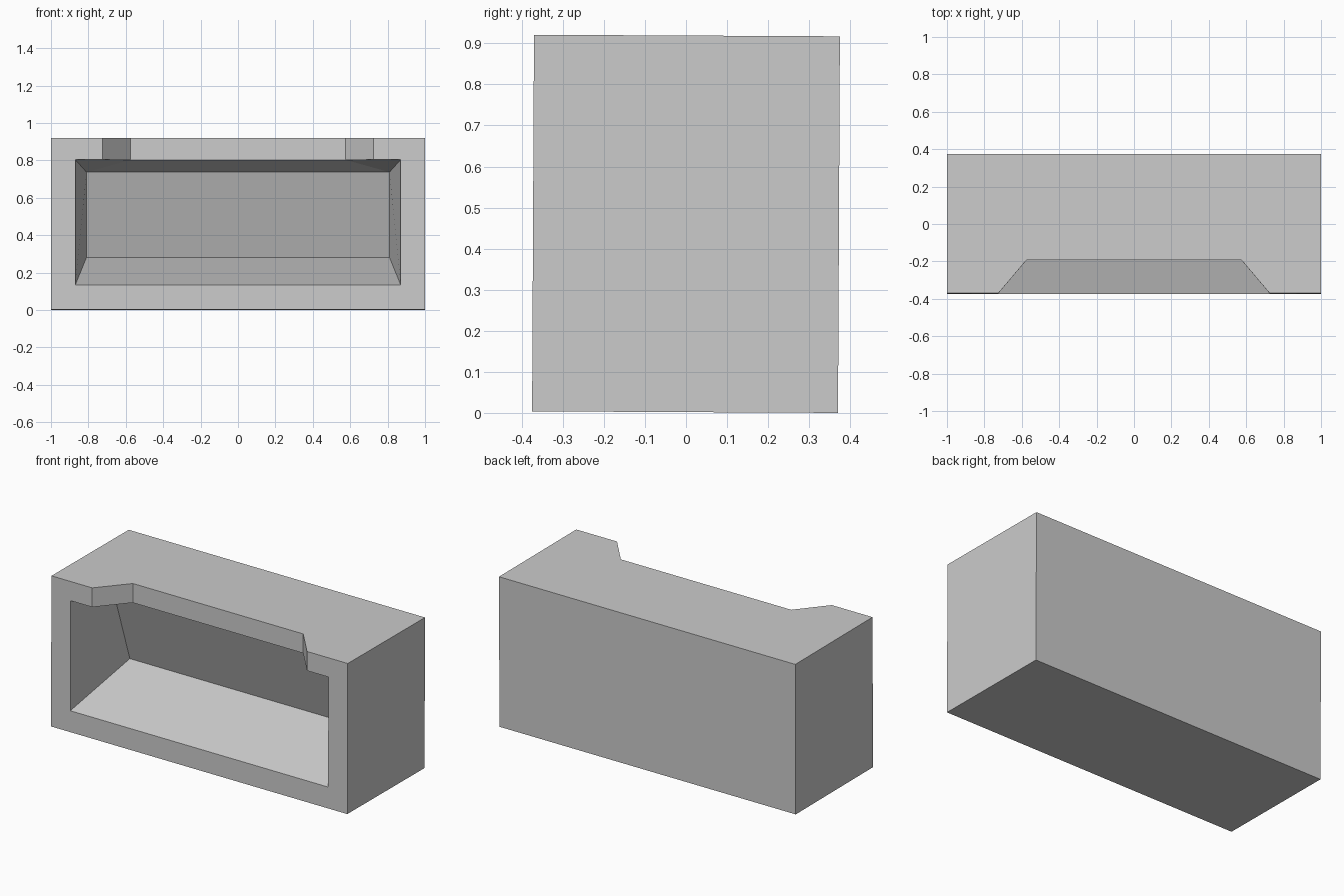
import bpy
import bmesh

cube = bpy.data.objects.get("Cube")
if cube:
    bpy.data.objects.remove(cube, do_unlink=True)

# Stone-like plain grey for the whole body
grey = bpy.data.materials.new("plain grey")
grey.use_nodes = True
colour = (0.6, 0.6, 0.6, 1)
grey.diffuse_color = colour
grey.node_tree.nodes["Principled BSDF"].inputs["Base Color"].default_value = colour

# Main levels of the block, its cavity and the notch in its front lip
FRONT, BACK, TOP = -0.3725, 0.3725, 0.917
LIP = 0.80
NOTCH_Y = -0.195
half = {
    "front_low": (1, FRONT, 0), "front_top": (1, FRONT, TOP),
    "back_low": (1, BACK, 0), "back_top": (1, BACK, TOP),
    "mouth_low": (0.87, FRONT, 0.13), "mouth_top": (0.87, FRONT, LIP),
    "floor_end": (0.81, 0.115, 0.28), "roof_end": (0.81, -0.04, 0.735),
    "notch_front_low": (0.725, FRONT, LIP), "notch_front_top": (0.725, FRONT, TOP),
    "notch_back_low": (0.575, NOTCH_Y, LIP), "notch_back_top": (0.575, NOTCH_Y, TOP),
}

bm = bmesh.new()
sides = [{name: bm.verts.new((s * x, y, z)) for name, (x, y, z) in half.items()}
         for s in (1, -1)]


def span(a, b):
    """Face that crosses the middle between two mirrored edges."""
    left, right = sides
    bm.faces.new((left[a], left[b], right[b], right[a]))


def pair(names):
    """The same face on the left and the right."""
    for side in sides:
        bm.faces.new([side[n] for n in names.split()])


# Outer shell
span("front_low", "back_low")
span("back_low", "back_top")
span("back_top", "notch_back_top")
pair("front_low front_top back_top back_low")
pair("front_top notch_front_top notch_back_top back_top")

# Front frame around the mouth
span("front_low", "mouth_low")
pair("front_low front_top notch_front_top notch_front_low mouth_top mouth_low")

# Notch walls
span("notch_back_top", "notch_back_low")
pair("notch_front_top notch_back_top notch_back_low notch_front_low")

# Tapered cavity
span("mouth_low", "floor_end")
span("floor_end", "roof_end")
span("roof_end", "notch_back_low")
pair("mouth_low floor_end roof_end mouth_top")
pair("mouth_top notch_front_low notch_back_low roof_end")

bmesh.ops.recalc_face_normals(bm, faces=bm.faces)
mesh = bpy.data.meshes.new("hollow_block")
bm.to_mesh(mesh)
bm.free()
mesh.materials.append(grey)

# The block leans back very slightly
block = bpy.data.objects.new("hollow_block", mesh)
block.rotation_euler.x = -0.005
block.location = (0, -0.0023, 0.0019)
bpy.context.collection.objects.link(block)
